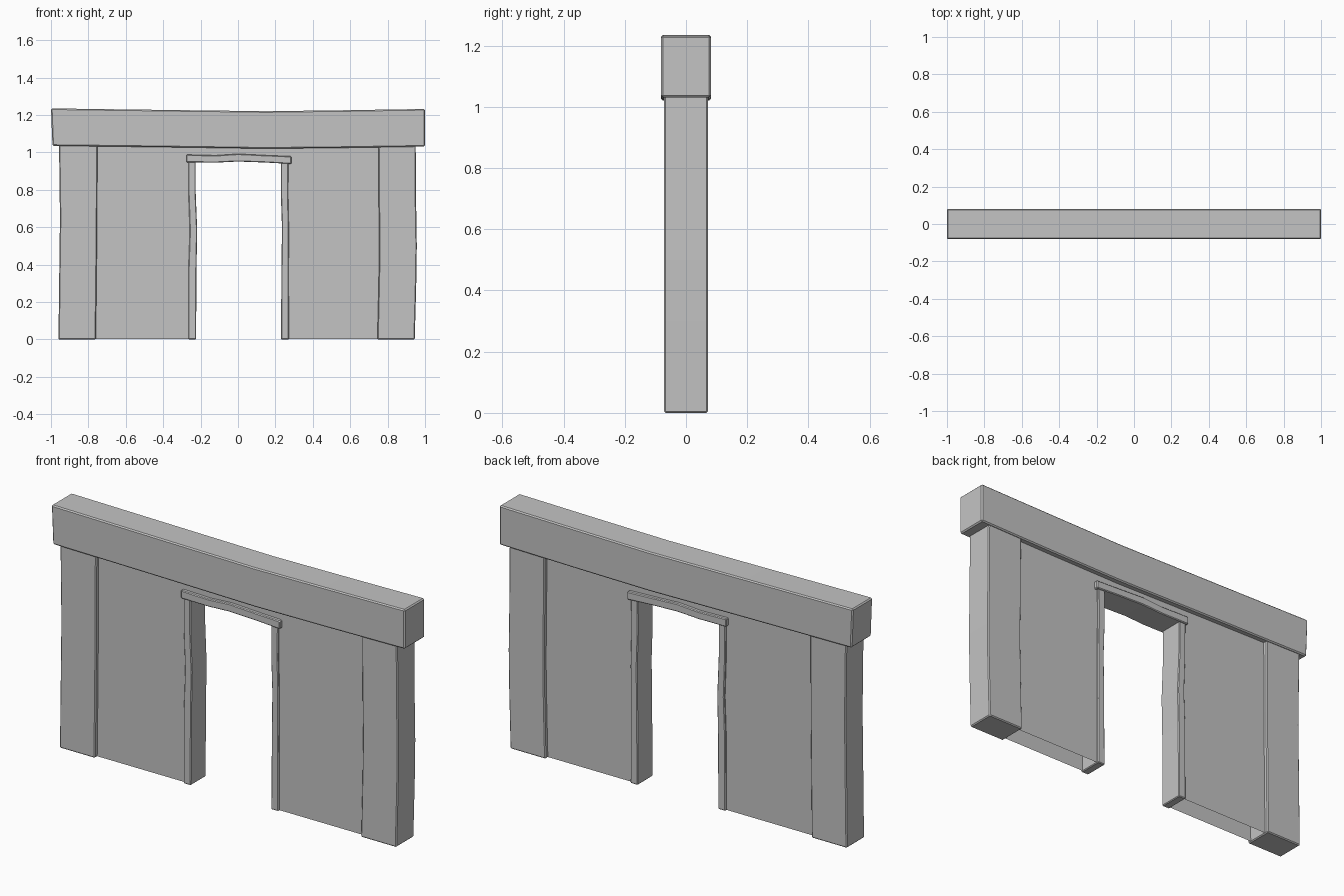
import bpy
import bmesh

if "Cube" in bpy.data.objects:
    bpy.data.objects.remove(bpy.data.objects["Cube"])

stone = bpy.data.materials.new("grey stone")
stone.diffuse_color = (0.55, 0.55, 0.55, 1)
stone.use_nodes = True
stone.node_tree.nodes["Principled BSDF"].inputs["Base Color"].default_value = stone.diffuse_color


def finish(name, bm, bevel=0.0):
    mesh = bpy.data.meshes.new(name)
    bm.to_mesh(mesh)
    bm.free()
    mesh.materials.append(stone)
    obj = bpy.data.objects.new(name, mesh)
    bpy.context.collection.objects.link(obj)
    if bevel:
        mod = obj.modifiers.new("worn edges", "BEVEL")
        mod.width = bevel
        mod.segments = 1
        mod.limit_method = "ANGLE"
        mod.angle_limit = 0.8
    return obj


def bar(name, sections, depth, bevel):
    """Crooked bar; each section is a pair of (x, z) points, extruded in y."""
    bm = bmesh.new()
    rings = []
    for (ax, az), (bx, bz) in sections:
        rings.append([bm.verts.new(p) for p in (
            (ax, -depth, az), (bx, -depth, bz), (bx, depth, bz), (ax, depth, az))])
    for r, s in zip(rings, rings[1:]):
        for i in range(4):
            j = (i + 1) % 4
            bm.faces.new((r[i], r[j], s[j], s[i]))
    bm.faces.new(rings[0][::-1])
    bm.faces.new(rings[-1])
    bmesh.ops.recalc_face_normals(bm, faces=bm.faces[:])
    return finish(name, bm, bevel)


def upright(name, rows, depth, bevel):
    # rows: height, left x, right x
    return bar(name, [((l, z), (r, z)) for z, l, r in rows], depth, bevel)


def beam(name, columns, depth, bevel):
    # columns: x at the bottom, bottom z, x at the top, top z
    return bar(name, [((xb, b), (xt, t)) for xb, b, xt, t in columns], depth, bevel)


# Sagging top beam
beam("top_beam", [(-0.992, 1.035, -1.0, 1.235), (-0.4, 1.028, -0.4, 1.227),
                  (0.15, 1.02, 0.15, 1.22), (0.55, 1.024, 0.55, 1.225),
                  (1.0, 1.031, 1.0, 1.232)], 0.081, 0.006)

# End posts
upright("left_post", [(0, -0.96, -0.76), (0.25, -0.957, -0.757), (0.65, -0.952, -0.753),
                      (1.05, -0.957, -0.752)], 0.072, 0.005)
upright("right_post", [(0, 0.945, 0.745), (0.3, 0.953, 0.752), (0.5, 0.956, 0.755),
                       (0.75, 0.952, 0.752), (1.05, 0.95, 0.75)], 0.072, 0.005)

# Door jambs
upright("left_jamb", [(0, -0.266, -0.224), (0.38, -0.265, -0.222), (0.58, -0.258, -0.218),
                      (0.78, -0.265, -0.226), (0.96, -0.266, -0.226)], 0.062, 0.004)
upright("right_jamb", [(0, 0.23, 0.272), (0.35, 0.232, 0.271), (0.6, 0.235, 0.272),
                       (0.78, 0.229, 0.268), (0.96, 0.23, 0.27)], 0.062, 0.004)

# Door header
beam("door_header", [(-0.276, 0.947, -0.276, 0.988), (-0.12, 0.945, -0.12, 0.984),
                     (0.0, 0.951, 0.0, 0.992), (0.14, 0.946, 0.14, 0.985),
                     (0.285, 0.938, 0.285, 0.979)], 0.07, 0.004)

# Wall sheets on both sides, open underneath, leaving the doorway free
bm = bmesh.new()
for y in (-0.052, 0.052):
    for x0, x1, z0 in ((-0.9, -0.245, 0.003), (-0.245, 0.25, 0.965), (0.25, 0.9, 0.003)):
        corners = [(x0, y, z0), (x1, y, z0), (x1, y, 1.06), (x0, y, 1.06)]
        if y > 0:
            corners.reverse()
        bm.faces.new([bm.verts.new(c) for c in corners])
bmesh.ops.remove_doubles(bm, verts=bm.verts[:], dist=0.0001)
finish("wall_sheets", bm)
